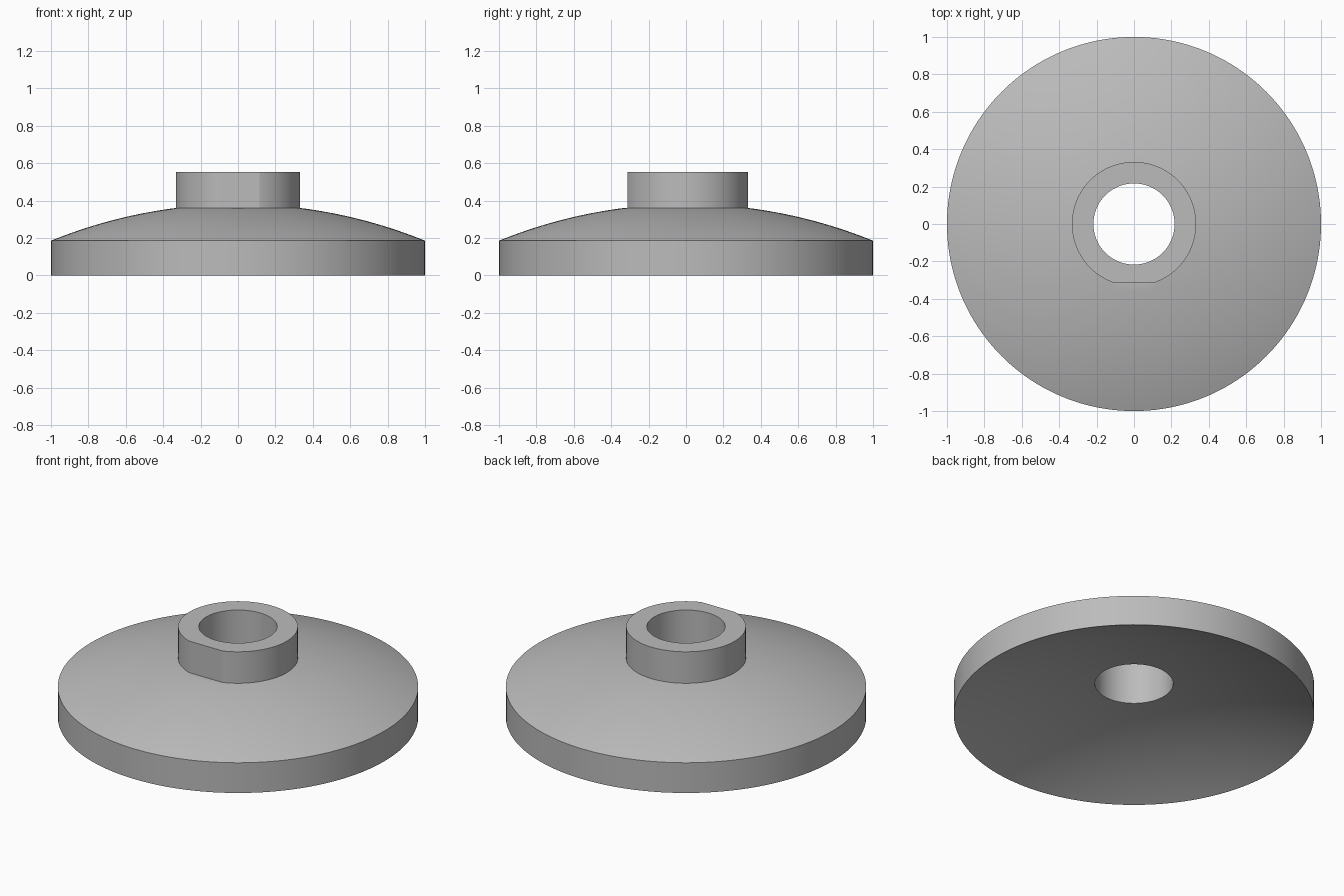
import bpy, bmesh
from math import sin, cos, pi, sqrt, radians

cube = bpy.data.objects.get("Cube")
if cube:
    bpy.data.objects.remove(cube)

SEGMENTS = 160
BORE, BOSS, RIM = 0.217, 0.332, 1.0
RIM_TOP, BOSS_TOP, FLAT_Y = 0.185, 0.553, -0.312


def sphere_arc(r_start, r_end, radius, rim_z, steps=24):
    """Profile points on a spherical cap that passes through the rim."""
    base = rim_z - sqrt(radius ** 2 - RIM ** 2)
    radii = [r_start + (r_end - r_start) * i / steps for i in range(steps + 1)]
    return [(r, base + sqrt(radius ** 2 - r ** 2)) for r in radii]


# Closed section: hollow underside, rim, dome, then boss and bore
dome = sphere_arc(RIM, BOSS, 2.65, RIM_TOP)
shoulder_z = dome[-1][1]
section = [(r, z, False) for r, z in sphere_arc(BORE, RIM, 2.5, 0) + dome]
section += [(BOSS, shoulder_z, True), (BOSS, BOSS_TOP, True), (BORE, BOSS_TOP, False)]

# Revolve the section, pressing the boss front to a flat
bm = bmesh.new()
rings = []
for r, z, flattened in section:
    ring = []
    for i in range(SEGMENTS):
        a = 2 * pi * i / SEGMENTS
        x, y = r * cos(a), r * sin(a)
        ring.append(bm.verts.new((x, max(y, FLAT_Y) if flattened else y, z)))
    rings.append(ring)
for k, ring in enumerate(rings):
    above = rings[(k + 1) % len(rings)]
    for i in range(SEGMENTS):
        j = (i + 1) % SEGMENTS
        bm.faces.new((ring[i], ring[j], above[j], above[i]))
bmesh.ops.remove_doubles(bm, verts=bm.verts, dist=1e-5)
bmesh.ops.recalc_face_normals(bm, faces=bm.faces)

mesh = bpy.data.meshes.new("domed_disc")
bm.to_mesh(mesh)
bm.free()
disc = bpy.data.objects.new("domed_disc", mesh)
bpy.context.collection.objects.link(disc)

# Plain grey finish
grey = bpy.data.materials.new("grey")
grey.use_nodes = True
colour = (0.5, 0.5, 0.5, 1)
grey.diffuse_color = colour
grey.node_tree.nodes["Principled BSDF"].inputs["Base Color"].default_value = colour
mesh.materials.append(grey)

# Smooth curved walls with crisp edges
bpy.ops.object.select_all(action="DESELECT")
disc.select_set(True)
bpy.context.view_layer.objects.active = disc
bpy.ops.object.shade_smooth_by_angle(angle=radians(15))
